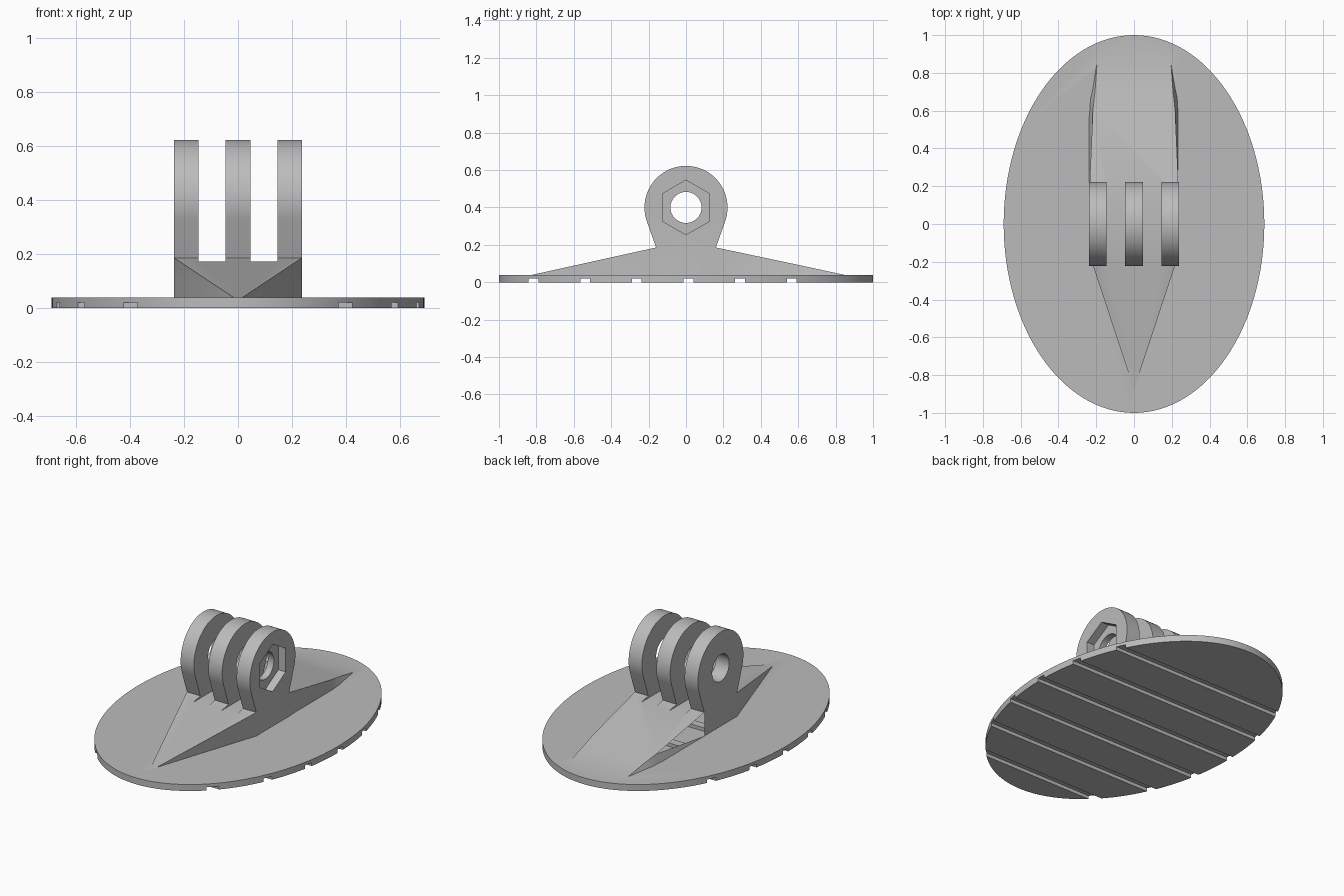
import bpy, bmesh
from math import sin, cos, radians, pi

cube = bpy.data.objects.get("Cube")
if cube:
    bpy.data.objects.remove(cube, do_unlink=True)

grey = bpy.data.materials.new("mid grey plastic")
grey.use_nodes = True
colour = (0.5, 0.5, 0.5, 1)
grey.diffuse_color = colour
grey.node_tree.nodes["Principled BSDF"].inputs["Base Color"].default_value = colour


def loft(name, rings):
    """Closed solid through rings of equal point count."""
    bm = bmesh.new()
    loops = [[bm.verts.new(p) for p in ring] for ring in rings]
    n = len(loops[0])
    for a, b in zip(loops, loops[1:]):
        for i in range(n):
            j = (i + 1) % n
            bm.faces.new((a[i], a[j], b[j], b[i]))
    bm.faces.new(loops[0][::-1])
    bm.faces.new(loops[-1])
    bmesh.ops.recalc_face_normals(bm, faces=bm.faces)
    mesh = bpy.data.meshes.new(name)
    bm.to_mesh(mesh)
    bm.free()
    mesh.materials.append(grey)
    obj = bpy.data.objects.new(name, mesh)
    bpy.context.collection.objects.link(obj)
    return obj


def side_prism(name, profile, x0, x1):
    return loft(name, [[(x, y, z) for y, z in profile] for x in (x0, x1)])


def box(name, x0, x1, y0, y1, z0, z1):
    return side_prism(name, [(y0, z0), (y1, z0), (y1, z1), (y0, z1)], x0, x1)


def circle(r, n, start=0.0):
    return [(r * cos(start + 2 * pi * i / n), PIVOT + r * sin(start + 2 * pi * i / n))
            for i in range(n)]


def combine(target, tool, operation):
    mod = target.modifiers.new("join", "BOOLEAN")
    mod.operation, mod.solver, mod.object = operation, "EXACT", tool
    bpy.context.view_layer.objects.active = target
    bpy.ops.object.modifier_apply(modifier=mod.name)
    bpy.data.objects.remove(tool, do_unlink=True)


PIVOT = 0.4     # height of the bolt axis
HALF = 0.237    # half width of the mount

# Oval base plate
rim = [(0.69 * cos(2 * pi * i / 128), sin(2 * pi * i / 128)) for i in range(128)]
mount = loft("mount_base", [[(x, y, z) for x, y in rim] for z in (0, 0.04)])

# Ramped body: y, top height, half width at top, half width at bottom
sections = [(-0.84, 0.036, 0.012, 0.012), (-0.16, 0.186, HALF, HALF),
            (0.16, 0.186, HALF, HALF), (0.6, 0.093, 0.218, HALF),
            (0.67, 0.078, 0.21, 0.233), (0.72, 0.067, 0.205, 0.222),
            (0.86, 0.037, 0.195, 0.2)]
body = loft("ramp_body", [[(-b, y, 0.03), (b, y, 0.03), (t, y, z), (-t, y, z)]
                          for y, z, t, b in sections])
combine(mount, body, "UNION")

# Rounded lug block with a tapered neck
arc = [radians(-19.3 + 218.6 * i / 48) for i in range(49)]
lug = [(0.222 * cos(a), PIVOT + 0.222 * sin(a)) for a in arc]
lug += [(-0.16, 0.186), (-0.16, 0.1), (0.16, 0.1), (0.16, 0.186)]
combine(mount, side_prism("lug_block", lug, -HALF, HALF), "UNION")

# Two slots split the block into three lugs
for side in (-1, 1):
    x0, x1 = sorted((side * 0.047, side * 0.146))
    combine(mount, box("slot", x0, x1, -0.3, 0.3, 0.172, 0.7), "DIFFERENCE")

# Bolt hole and hexagonal nut pocket
combine(mount, side_prism("bolt_hole", circle(0.083, 40), -0.5, 0.5), "DIFFERENCE")
combine(mount, side_prism("nut_pocket", circle(0.146, 6, pi / 2), HALF - 0.05, 0.5),
        "DIFFERENCE")

# Grooves across the underside
for i in range(6):
    y = -0.815 + 0.276 * i
    combine(mount, box("groove", -1, 1, y - 0.026, y + 0.026, -0.1, 0.021), "DIFFERENCE")

# Smooth curves, sharp edges
bpy.ops.object.select_all(action="DESELECT")
mount.select_set(True)
bpy.context.view_layer.objects.active = mount
bpy.ops.object.shade_smooth_by_angle(angle=radians(20))
